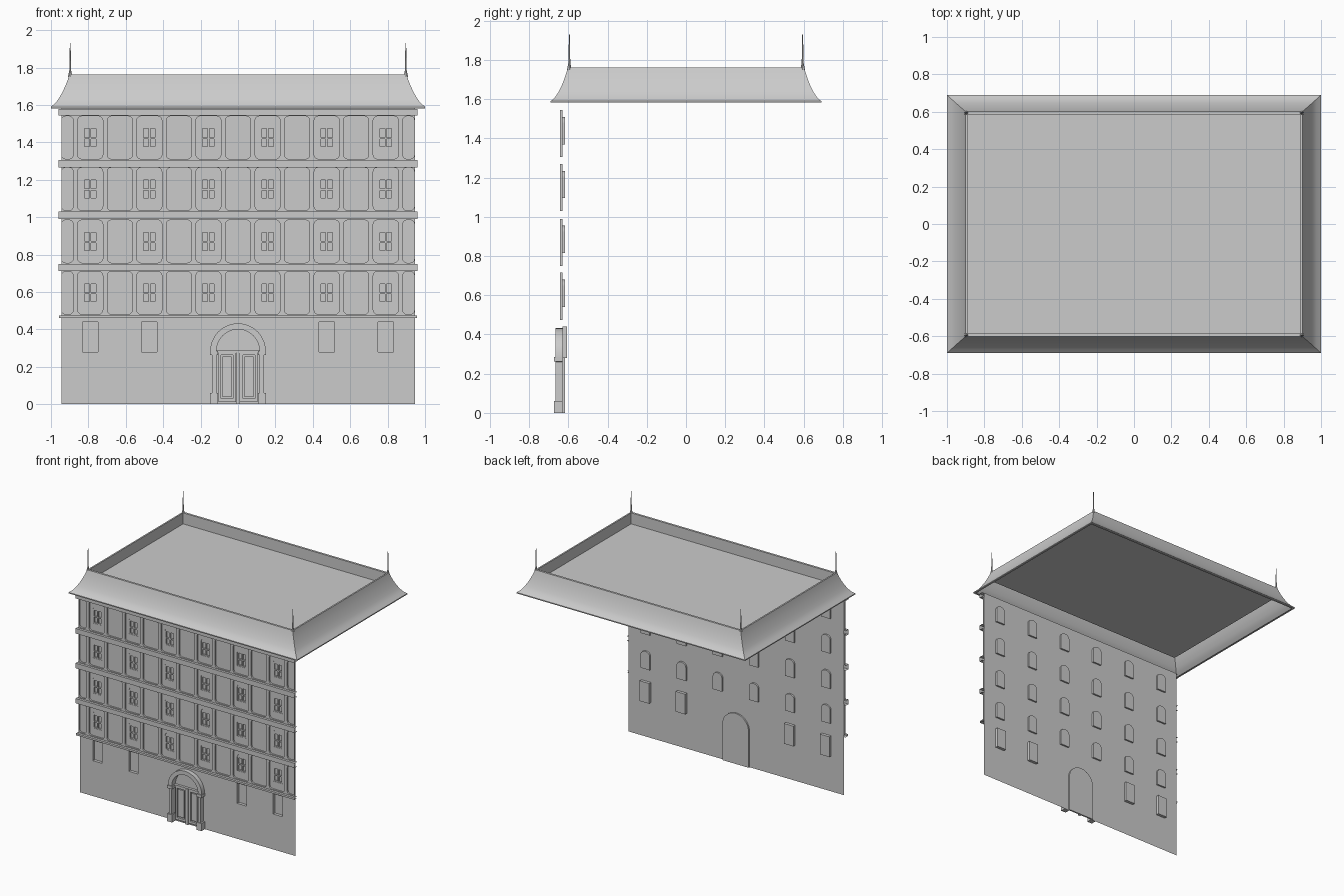
import bpy, bmesh, math
from mathutils import Matrix

if "Cube" in bpy.data.objects:
    bpy.data.objects.remove(bpy.data.objects["Cube"])

WALL_Y = -0.63      # wall plane
FLOORS = [0.475, 0.75, 1.03, 1.305]
COLS = [s * x for x in (0.158, 0.474, 0.79) for s in (-1, 1)]
PITCH = 0.158


def finish(name, bm, angle=30):
    me = bpy.data.meshes.new(name)
    bm.to_mesh(me)
    bm.free()
    ob = bpy.data.objects.new(name, me)
    bpy.context.collection.objects.link(ob)
    bpy.ops.object.select_all(action='DESELECT')
    ob.select_set(True)
    bpy.context.view_layer.objects.active = ob
    bpy.ops.object.shade_smooth_by_angle(angle=math.radians(angle))
    return ob


def sheet(name, loops, y_front, y_back, front=True, sides=True, back=False):
    """Fill outlines given in x,z (inner loops become holes) and extrude along y."""
    e = abs(y_back - y_front) / 2
    cu = bpy.data.curves.new(name, 'CURVE')
    cu.dimensions, cu.fill_mode, cu.extrude = '2D', 'BOTH', e
    for loop in loops:
        sp = cu.splines.new('POLY')
        sp.points.add(len(loop) - 1)
        for p, (x, z) in zip(sp.points, loop):
            p.co = (x, z, 0, 1)
        sp.use_cyclic_u = True
    tmp = bpy.data.objects.new(name + "_tmp", cu)
    bpy.context.collection.objects.link(tmp)
    dg = bpy.context.evaluated_depsgraph_get()
    me = bpy.data.meshes.new_from_object(tmp.evaluated_get(dg))
    bm = bmesh.new()
    bm.from_mesh(me)
    bpy.data.objects.remove(tmp)
    drop = []
    for f in bm.faces:
        zs = [v.co.z for v in f.verts]
        if max(zs) - min(zs) > e * 0.5:
            keep = sides
        else:
            keep = front if zs[0] > 0 else back
        if not keep:
            drop.append(f)
    bmesh.ops.delete(bm, geom=drop, context='FACES')
    bmesh.ops.remove_doubles(bm, verts=bm.verts, dist=1e-5)
    bm.transform(Matrix.Translation((0, (y_front + y_back) / 2, 0)) @ Matrix.Rotation(math.pi / 2, 4, 'X'))
    bmesh.ops.recalc_face_normals(bm, faces=bm.faces)
    # single-capped sheets must face the street
    if front != back:
        bm.normal_update()
        if sum(f.normal.y * f.calc_area() for f in bm.faces) > 0:
            bmesh.ops.reverse_faces(bm, faces=bm.faces)
    return finish(name, bm)


def rect(x0, x1, z0, z1):
    return [(x0, z0), (x1, z0), (x1, z1), (x0, z1)]


def arch(cx, half, z0, spring, rise, n=12):
    pts = [(cx + half, z0)]
    pts += [(cx + half * math.cos(math.pi * i / n), spring + rise * math.sin(math.pi * i / n)) for i in range(n + 1)]
    return pts + [(cx - half, z0)]


def soft_rect(x0, x1, z0, z1, r=0.022):
    pts = []
    for cx, cz, a in ((x1 - r, z1 - r, 0), (x0 + r, z1 - r, 90), (x0 + r, z0 + r, 180), (x1 - r, z0 + r, 270)):
        for k in (0, 30, 60, 90):
            t = math.radians(a + k)
            pts.append((cx + r * math.cos(t), cz + r * math.sin(t)))
    return pts


def boxes(name, items):
    bm = bmesh.new()
    for x0, x1, y0, y1, z0, z1 in items:
        m = Matrix.Translation(((x0 + x1) / 2, (y0 + y1) / 2, (z0 + z1) / 2)) @ \
            Matrix.Diagonal((x1 - x0, y1 - y0, z1 - z0, 1))
        bmesh.ops.create_cube(bm, size=1, matrix=m)
    return finish(name, bm)


# Openings
upper = [arch(x, 0.04, f + 0.065, f + 0.172, 0.033) for f in FLOORS for x in COLS]
lower = [rect(x - 0.041, x + 0.041, 0.28, 0.44) for x in COLS if abs(x) > 0.3]
door = arch(0, 0.115, 0, 0.285, 0.115, 20)

# Facade wall with openings
outline = [(-0.945, 1.58), (0.945, 1.58), (0.945, 0)] + door + [(-0.945, 0)]
sheet("facade_wall", [outline] + upper + lower, WALL_Y, WALL_Y + 0.004, sides=False)

# Recesses of windows
sheet("window_niches", upper, WALL_Y, -0.617, front=False, back=True)
sheet("ground_niches", lower, WALL_Y, -0.607, front=False, back=True)

# Four-pane arched window frames
frames = list(upper)
for f in FLOORS:
    for x in COLS:
        for a, b in ((-0.031, -0.005), (0.005, 0.031)):
            frames.append(rect(x + a, x + b, f + 0.073, f + 0.113))
            frames.append(rect(x + a, x + b, f + 0.122, f + 0.168))
sheet("window_frames", frames, -0.628, -0.618)

# Raised panel framing on each upper floor
for i, f in enumerate(FLOORS):
    loops = [rect(-0.945, 0.945, f, f + 0.24)]
    for k in range(-5, 6):
        loops.append(soft_rect(k * PITCH - 0.067, k * PITCH + 0.067, f + 0.006, f + 0.235))
    for s in (-1, 1):
        a, b = sorted((s * 0.881, s * 0.943))
        loops.append(soft_rect(a, b, f + 0.006, f + 0.235))
    sheet(f"panel_frame_{i + 1}", loops, -0.643, WALL_Y)

# String courses: open-ended channels
bm = bmesh.new()
for z0, z1, hx in ((0.46, 0.475, 0.957), (0.713, 0.75, 0.96), (0.99, 1.03, 0.96), (1.265, 1.305, 0.96), (1.543, 1.578, 0.96)):
    prof = [(WALL_Y, z0), (-0.662, z0), (-0.662, z1), (WALL_Y, z1)]
    rows = [[bm.verts.new((x, y, z)) for y, z in prof] for x in (-hx, hx)]
    for j in range(3):
        bm.faces.new((rows[0][j], rows[0][j + 1], rows[1][j + 1], rows[1][j]))
bmesh.ops.reverse_faces(bm, faces=bm.faces)
finish("string_courses", bm)

# Doorway: back plate, reveal, arched surround
sheet("door_recess", [door], WALL_Y, -0.618, front=False, back=True)
out = arch(0, 0.148, 0.27, 0.285, 0.147, 20)
out = [(0.138, 0), (0.138, 0.26)] + out + [(-0.138, 0.26), (-0.138, 0)]
inner = arch(0, 0.115, 0, 0.285, 0.115, 20)
sheet("door_surround", [out + inner[::-1]], -0.665, WALL_Y, back=False)
boxes("surround_blocks", [(min(s * 0.107, s * 0.15), max(s * 0.107, s * 0.15), -0.673, WALL_Y, z0, z1)
                          for s in (-1, 1) for z0, z1 in ((0, 0.06), (0.262, 0.285))])

# Door leaves with centre post and transom
leaf_loops, leaf_panels = [], []
for s in (-1, 1):
    a, b = sorted((s * 0.012, s * 0.105))
    leaf_loops += [rect(a, b, 0.012, 0.275), rect(a + 0.014, b - 0.014, 0.03, 0.262)]
    leaf_panels.append((a + 0.022, b - 0.022, -0.63, -0.619, 0.038, 0.254))
sheet("door_leaves", leaf_loops, -0.634, -0.618)
boxes("door_panels", leaf_panels)
boxes("door_post_and_transom", [(-0.008, 0.012, -0.643, -0.618, 0, 0.283),
                                (-0.115, 0.115, -0.638, -0.618, 0.274, 0.286)])

# Concave roof skirt, parapet and sunken deck in one surface
rings = [(0.985, 0.675, 1.582), (1.0, 0.69, 1.582), (1.0, 0.69, 1.59), (0.976, 0.668, 1.61),
         (0.956, 0.65, 1.638), (0.938, 0.634, 1.67), (0.922, 0.62, 1.705), (0.91, 0.61, 1.735),
         (0.902, 0.602, 1.762), (0.89, 0.585, 1.762), (0.89, 0.585, 1.675)]
bm = bmesh.new()
loops = [[bm.verts.new((sx * hx, sy * hy, z)) for sx, sy in ((-1, -1), (1, -1), (1, 1), (-1, 1))] for hx, hy, z in rings]
for lo, hi in zip(loops, loops[1:]):
    for j in range(4):
        k = (j + 1) % 4
        bm.faces.new((lo[j], lo[k], hi[k], hi[j]))
bm.faces.new(loops[-1])
finish("roof", bm)

# Corner spires
bm = bmesh.new()
for sx in (-1, 1):
    for sy in (-1, 1):
        for z0, z1, r0, r1 in ((1.75, 1.785, 0.012, 0.005), (1.785, 1.93, 0.005, 0.002)):
            bmesh.ops.create_cone(bm, cap_ends=True, segments=8, radius1=r0, radius2=r1, depth=z1 - z0,
                                  matrix=Matrix.Translation((sx * 0.897, sy * 0.595, (z0 + z1) / 2)))
finish("corner_spires", bm)
